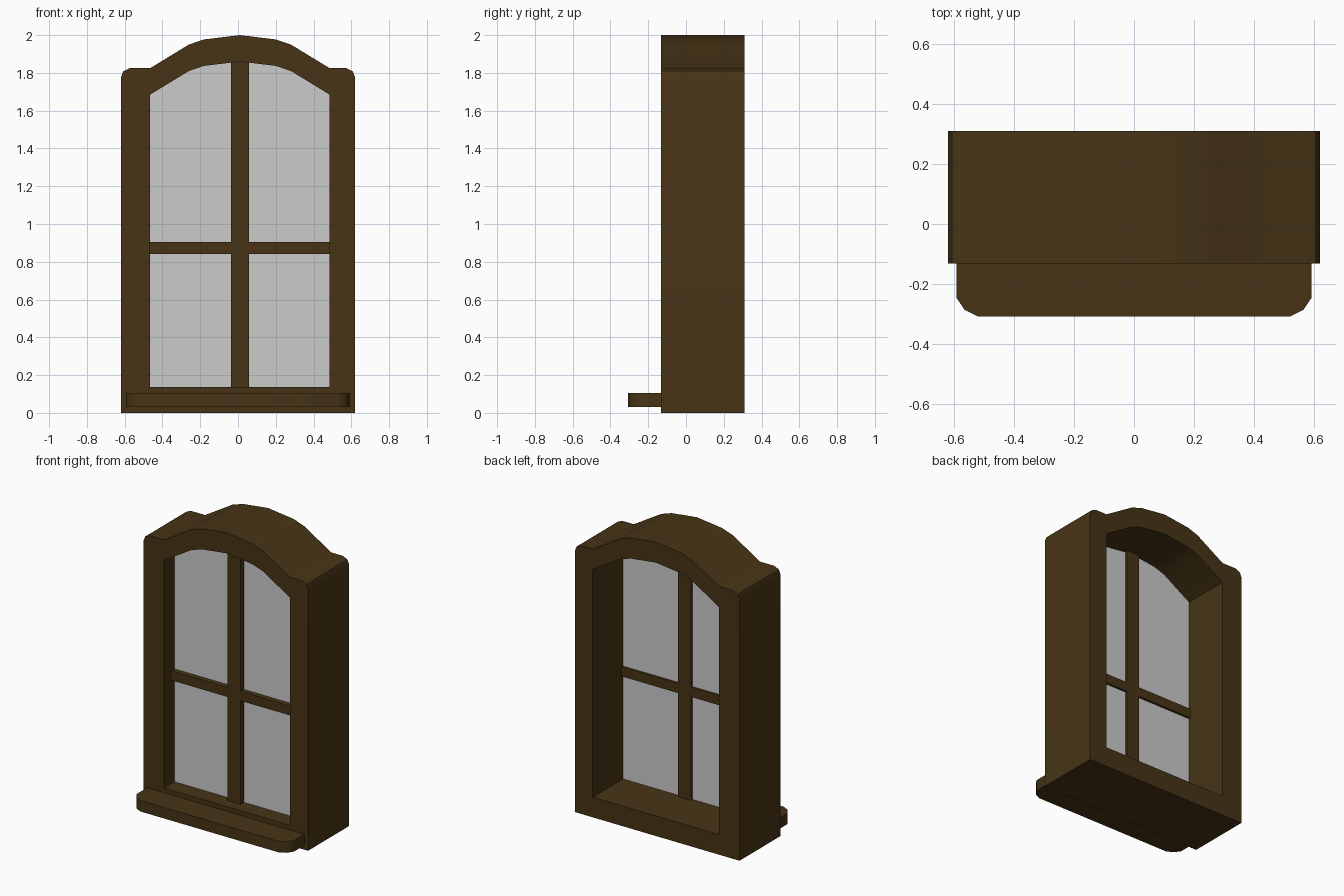
import bpy, bmesh

if "Cube" in bpy.data.objects:
    bpy.data.objects.remove(bpy.data.objects["Cube"])

wood = bpy.data.materials.new("dark_wood")
wood.diffuse_color = (0.063, 0.034, 0.008, 1)
wood.use_nodes = True
wood.node_tree.nodes["Principled BSDF"].inputs["Base Color"].default_value = wood.diffuse_color


def finish(name, bm, mat):
    bmesh.ops.recalc_face_normals(bm, faces=bm.faces)
    me = bpy.data.meshes.new(name)
    bm.to_mesh(me)
    bm.free()
    ob = bpy.data.objects.new(name, me)
    bpy.context.collection.objects.link(ob)
    if mat:
        me.materials.append(mat)
    bpy.ops.object.select_all(action='DESELECT')
    ob.select_set(True)
    bpy.context.view_layer.objects.active = ob
    bpy.ops.object.shade_smooth_by_angle(angle=0.7)
    return ob


def prism(name, loops, start, offset, mat=None):
    """Fill 3D outline loops (inner loops become holes) and extrude by offset."""
    bm = bmesh.new()
    for loop in loops:
        vs = [bm.verts.new(start(*p)) for p in loop]
        for a, b in zip(vs, vs[1:] + vs[:1]):
            bm.edges.new((a, b))
    bmesh.ops.triangle_fill(bm, edges=bm.edges[:], use_beauty=True, use_dissolve=False)
    if any(offset):
        ext = bmesh.ops.extrude_face_region(bm, geom=bm.faces[:])
        top = [g for g in ext["geom"] if isinstance(g, bmesh.types.BMVert)]
        bmesh.ops.translate(bm, verts=top, vec=offset)
    return finish(name, bm, mat)


def box(name, x, y, z, mat):
    pts = [(x[0], z[0]), (x[0], z[1]), (x[1], z[1]), (x[1], z[0])]
    return prism(name, [pts], lambda a, b: (a, y[0], b), (0, y[1] - y[0], 0), mat)


# arched profile shared by the outside and the opening (arch centre at x = 0.01)
C = 0.01
arch = [(-0.475, 1.825), (-0.27, 1.95), (-0.19, 1.977), (0, 2.0),
        (0.19, 1.977), (0.27, 1.95), (0.475, 1.825)]
arch = [(x + C, z) for x, z in arch]
shoulder = [(0.62, 0), (0.62, 1.775), (0.607, 1.809), (0.573, 1.825)]
outer = [(-x, z) for x, z in shoulder] + arch + shoulder[::-1]
inner = [(C - 0.475, 0.137)] + [(x, z - 0.14) for x, z in arch] + [(C + 0.475, 0.137)]

# frame
prism("frame", [outer, inner], lambda x, z: (x, -0.132, z), (0, 0.442, 0), wood)

# glass pane
prism("glass", [inner], lambda x, z: (x, -0.02, z), (0, 0.004, 0))

# glazing bars
box("vertical_bar", (C - 0.048, C + 0.048), (-0.057, 0.002), (0.12, 1.88), wood)
box("horizontal_bar", (C - 0.49, C + 0.49), (-0.054, -0.001), (0.84, 0.905), wood)

# sill with rounded front corners
side = [(0.592, -0.12), (0.592, -0.245), (0.565, -0.285), (0.52, -0.308)]
sill = [(-x, y) for x, y in side] + side[::-1]
prism("sill", [sill], lambda x, y: (x, y, 0.03), (0, 0, 0.075), wood)
